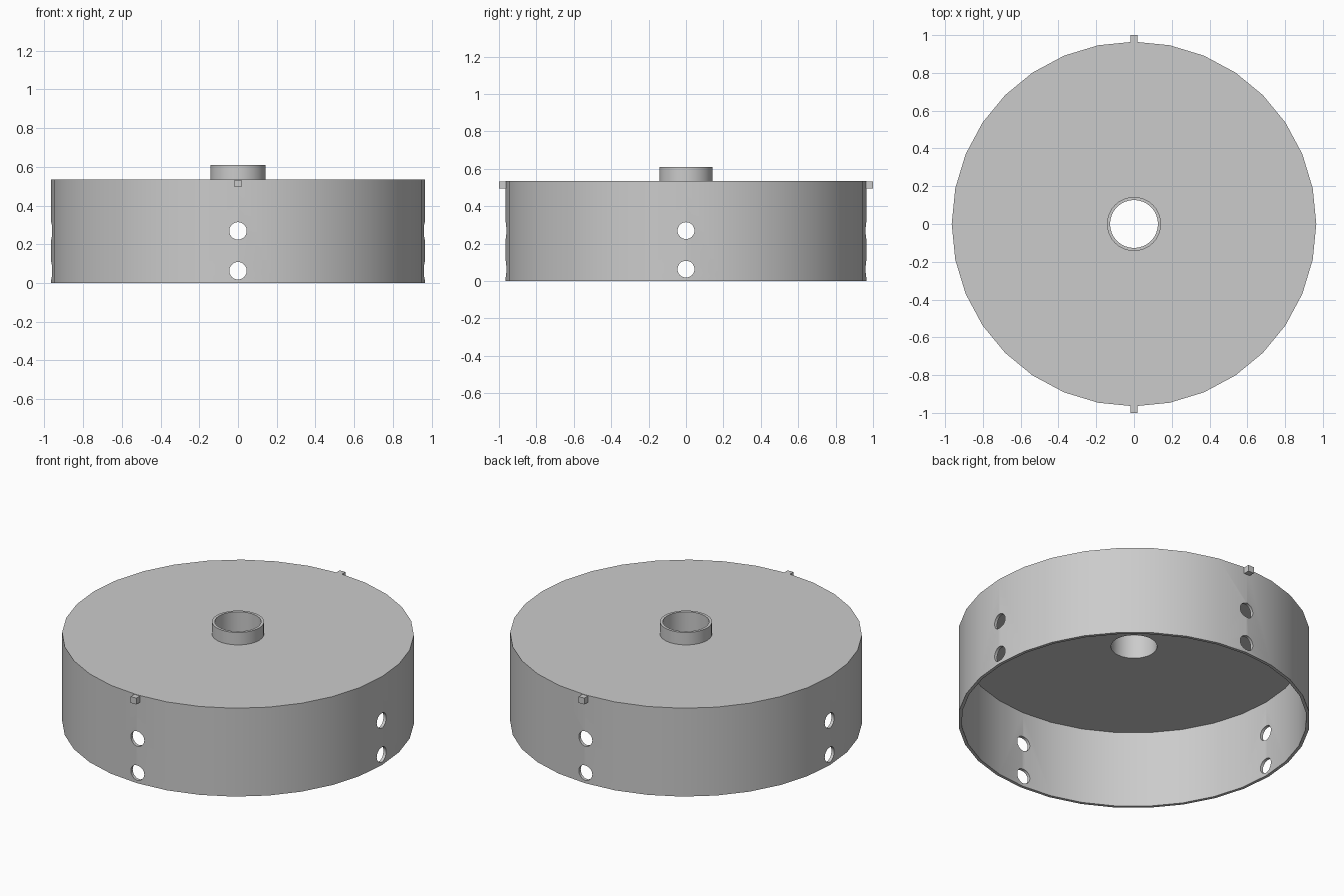
import bpy
import bmesh
from math import cos, sin, pi, radians

if "Cube" in bpy.data.objects:
    bpy.data.objects.remove(bpy.data.objects["Cube"], do_unlink=True)

SIDES = 32
BODY_R, WALL, BODY_H, CEILING = 0.965, 0.018, 0.535, 0.465
BORE_R, NECK_R, NECK_TOP = 0.127, 0.143, 0.61

grey = bpy.data.materials.new("light grey")
grey.use_nodes = True
colour = (0.6, 0.6, 0.6, 1)
grey.diffuse_color = colour
grey.node_tree.nodes["Principled BSDF"].inputs["Base Color"].default_value = colour


def finish(name, bm):
    bmesh.ops.recalc_face_normals(bm, faces=bm.faces)
    mesh = bpy.data.meshes.new(name)
    bm.to_mesh(mesh)
    bm.free()
    mesh.materials.append(grey)
    obj = bpy.data.objects.new(name, mesh)
    bpy.context.collection.objects.link(obj)
    return obj


def lathe(name, profile):
    """Revolve a closed (radius, height) outline around z."""
    bm = bmesh.new()
    rings = []
    for i in range(SIDES):
        a = 2 * pi * i / SIDES
        rings.append([bm.verts.new((r * cos(a), r * sin(a), z)) for r, z in profile])
    n = len(profile)
    for i in range(SIDES):
        here, there = rings[i], rings[(i + 1) % SIDES]
        for j in range(n):
            k = (j + 1) % n
            bm.faces.new((here[j], there[j], there[k], here[k]))
    return finish(name, bm)


def smooth(obj):
    bpy.ops.object.select_all(action="DESELECT")
    obj.select_set(True)
    bpy.context.view_layer.objects.active = obj
    bpy.ops.object.shade_smooth_by_angle(angle=radians(30))


# Open-bottomed drum with a thick top plate
inner = BODY_R - WALL
drum = lathe("drum_body", [
    (BORE_R, CEILING), (inner, CEILING), (inner, 0),
    (BODY_R, 0), (BODY_R, BODY_H), (BORE_R, BODY_H)])

# Collar around the central bore
neck = lathe("neck_collar", [
    (BORE_R, BODY_H), (NECK_R, BODY_H), (NECK_R, NECK_TOP), (BORE_R, NECK_TOP)])

# Two rows of round holes drilled through the wall on both axes
for axis, turn in (("x", (0, pi / 2, 0)), ("y", (pi / 2, 0, 0))):
    for row, z in (("lower", 0.063), ("upper", 0.269)):
        bpy.ops.mesh.primitive_cylinder_add(
            vertices=SIDES, radius=0.045, depth=2.4, location=(0, 0, z), rotation=turn)
        drill = bpy.context.object
        drill.name = f"{row}_hole_cutter_{axis}"
        cut = drum.modifiers.new("hole", "BOOLEAN")
        cut.operation = "DIFFERENCE"
        cut.solver = "EXACT"
        cut.object = drill
        bpy.context.view_layer.objects.active = drum
        bpy.ops.object.modifier_apply(modifier=cut.name)
        bpy.data.objects.remove(drill, do_unlink=True)

smooth(drum)
smooth(neck)

# Small square locating tabs at the front and back of the rim
for name, side in (("front_tab", -1), ("back_tab", 1)):
    bm = bmesh.new()
    bmesh.ops.create_cube(bm, size=1)
    bmesh.ops.scale(bm, vec=(0.038, 0.045, 0.038), verts=bm.verts)
    bmesh.ops.translate(bm, vec=(0, side * 0.9775, 0.514), verts=bm.verts)
    finish(name, bm)
